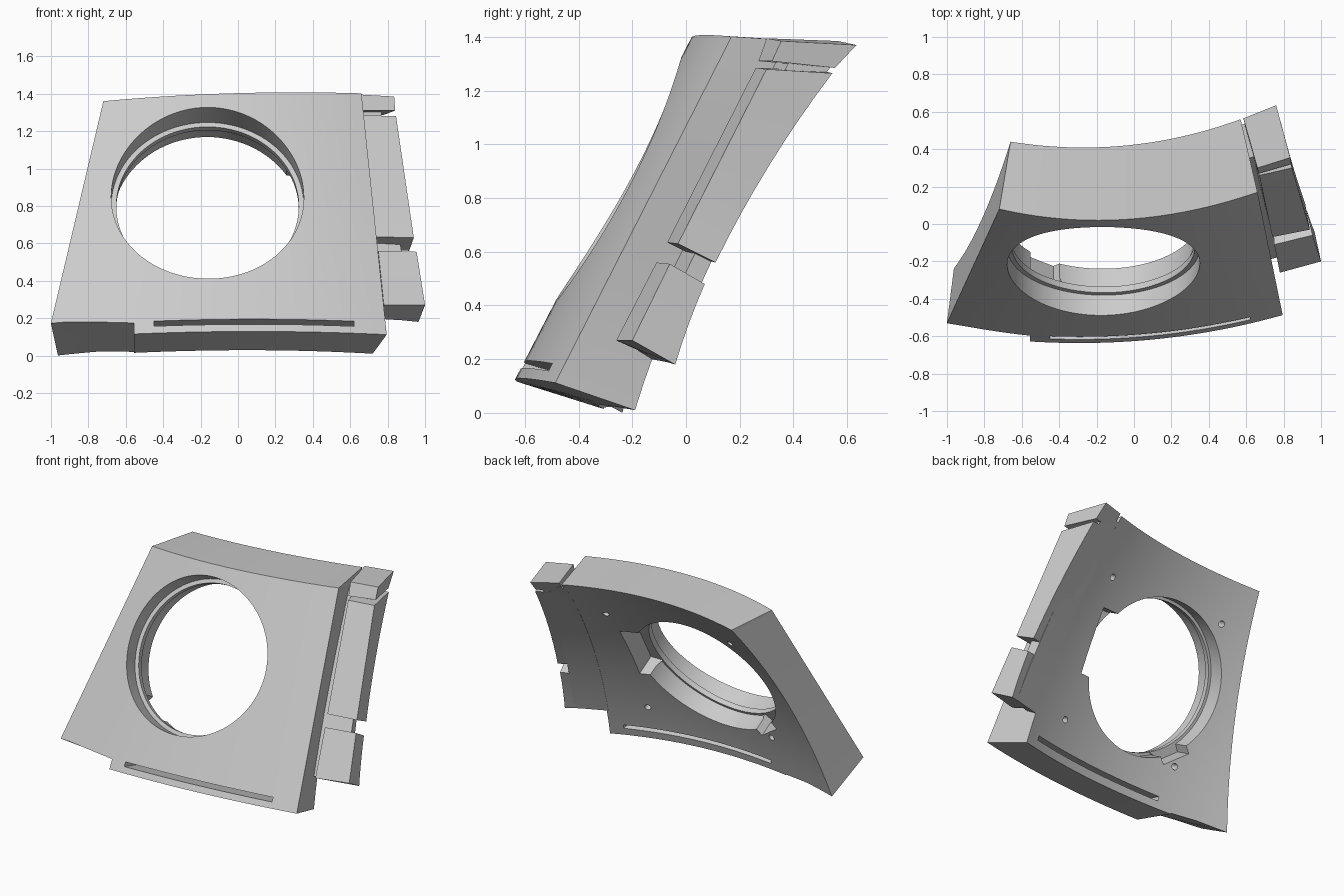
import bpy, bmesh, math
from mathutils import Matrix, Vector

cube = bpy.data.objects.get("Cube")
if cube:
    bpy.data.objects.remove(cube, do_unlink=True)

grey = bpy.data.materials.new("light_grey")
grey.use_nodes = True
grey.diffuse_color = (0.6, 0.6, 0.6, 1)
grey.node_tree.nodes["Principled BSDF"].inputs["Base Color"].default_value = (0.6, 0.6, 0.6, 1)


def leaning_frame(degrees):
    """x across, y up the slope, z out of the front."""
    return Matrix.Rotation(math.radians(90 - degrees), 4, "X")


OUT = leaning_frame(26.4).to_3x3() @ Vector((0, 0, 1))
HOLE = Matrix.Translation((-0.163, -0.247, 0.866)) @ leaning_frame(29.5)


def add_object(name, bm):
    bmesh.ops.recalc_face_normals(bm, faces=bm.faces)
    mesh = bpy.data.meshes.new(name)
    bm.to_mesh(mesh)
    bm.free()
    mesh.materials.append(grey)
    obj = bpy.data.objects.new(name, mesh)
    bpy.context.collection.objects.link(obj)
    return obj


def along(points, u):
    """Straight line through two points, or parabola through three."""
    p = [Vector(q) for q in points]
    if len(p) == 2:
        return p[0].lerp(p[1], u)
    return p[0] * (1 - u) * (1 - 2 * u) + p[1] * 4 * u * (1 - u) + p[2] * u * (2 * u - 1)


def block(name, front_low, front_top, back_low, back_top, sag=0.0, nu=1, nv=1):
    """Solid between a ruled front and a back hollowed by sag."""
    bm = bmesh.new()
    sides = []
    for low, top, s in ((front_low, front_top, 0), (back_low, back_top, sag)):
        grid = []
        for j in range(nv + 1):
            v = j / nv
            hollow = OUT * (4 * v * (1 - v) * s)
            grid.append([bm.verts.new(along(low, i / nu).lerp(along(top, i / nu), v) + hollow)
                         for i in range(nu + 1)])
        for j in range(nv):
            for i in range(nu):
                bm.faces.new((grid[j][i], grid[j][i + 1], grid[j + 1][i + 1], grid[j + 1][i]))
        sides.append(grid)
    f, b = sides
    for j in (0, nv):
        for i in range(nu):
            bm.faces.new((f[j][i], f[j][i + 1], b[j][i + 1], b[j][i]))
    for i in (0, nu):
        for j in range(nv):
            bm.faces.new((f[j][i], f[j + 1][i], b[j + 1][i], b[j][i]))
    return add_object(name, bm)


def cylinder(name, radius, z0, z1, x=0, y=0, sides=96):
    bm = bmesh.new()
    place = HOLE @ Matrix.Translation((x, y, (z0 + z1) / 2))
    bmesh.ops.create_cone(bm, cap_ends=True, segments=sides, radius1=radius,
                          radius2=radius, depth=z1 - z0, matrix=place)
    return add_object(name, bm)


def box(name, matrix, size):
    bm = bmesh.new()
    bmesh.ops.create_cube(bm, size=1, matrix=matrix @ Matrix.Diagonal((*size, 1)))
    return add_object(name, bm)


def cut(target, cutter):
    cutter.hide_render = True
    mod = target.modifiers.new("cut", "BOOLEAN")
    mod.operation = "DIFFERENCE"
    mod.solver = "EXACT"
    mod.object = cutter
    bpy.context.view_layer.objects.active = target
    bpy.ops.object.modifier_apply(modifier=mod.name)
    bpy.data.objects.remove(cutter, do_unlink=True)


# Curved main panel
panel = block("curved_panel",
              [(-1.02, -0.573, 0.09), (-0.1, -0.632, 0.128), (0.795, -0.487, 0.112)],
              [(-0.72, 0.08, 1.36), (-0.04, 0.025, 1.402), (0.66, 0.17, 1.402)],
              [(-0.965, -0.24, -0.01), (-0.1, -0.325, 0.028), (0.72, -0.19, 0.01)],
              [(-0.66, 0.44, 1.34), (-0.04, 0.42, 1.38), (0.57, 0.56, 1.375)],
              sag=0.08, nu=28, nv=14)

# Sloped notch under the right corner
cut(panel, block("corner_cutter",
                 [(-1.1, -0.8, -0.4), (-0.555, -0.8, -0.4)],
                 [(-1.1, -0.8, 0.332), (-0.555, -0.8, 0.282)],
                 [(-1.1, 0, -0.4), (-0.555, 0, -0.4)],
                 [(-1.1, 0, -0.137), (-0.555, 0, -0.142)]))

# Stepped round opening: front bore, narrow lip, back bore
cut(panel, cylinder("lip_cutter", 0.488, -0.8, 0.5))
cut(panel, cylinder("front_bore_cutter", 0.515, -0.138, 0.5))
cut(panel, cylinder("back_bore_cutter", 0.507, -0.8, -0.175))

# Pockets beside the opening, open to the back
cut(panel, box("side_pocket_cutter",
               HOLE @ Matrix.Translation((0.42, 0.06, -0.475)), (0.27, 0.44, 0.6)))
cut(panel, box("lower_pocket_cutter",
               HOLE @ Matrix.Rotation(math.radians(231), 4, "Z")
               @ Matrix.Translation((0.47, 0, -0.475)), (0.16, 0.2, 0.6)))

# Screw holes in the back
for sx in (-1, 1):
    for sy in (-1, 1):
        cut(panel, cylinder("screw_cutter", 0.021, -0.8, -0.2,
                            0.115 + sx * 0.465, sy * 0.475, 16))

# Long slot through the panel near the bottom edge
slot_turn = Matrix.Rotation(-0.28, 4, "X") @ Matrix.Rotation(-0.026, 4, "Y")
cut(panel, box("slot_cutter", Matrix.Translation((0.085, -0.45, 0.14)) @ slot_turn,
               (1.07, 1.0, 0.03)))

# Side clip: recessed neck flush with the back, and three blocks
neck = block("clip_neck",
             [(0.72, -0.19, 0.24), (0.92, -0.14, 0.24)],
             [(0.58, 0.34, 1.34), (0.76, 0.40, 1.34)],
             [(0.69, -0.128, 0.2), (0.91, -0.06, 0.187)],
             [(0.56, 0.525, 1.34), (0.72, 0.575, 1.335)], sag=0.055, nv=12)
cap = block("clip_cap",
            [(0.665, 0.27, 1.31), (0.84, 0.32, 1.31)],
            [(0.66, 0.30, 1.395), (0.835, 0.355, 1.385)],
            [(0.60, 0.495, 1.295), (0.775, 0.555, 1.285)],
            [(0.585, 0.565, 1.385), (0.76, 0.635, 1.37)])
upper = block("clip_upper_block",
              [(0.74, -0.07, 0.635), (0.94, -0.03, 0.63)],
              [(0.67, 0.26, 1.285), (0.845, 0.30, 1.28)],
              [(0.72, 0.052, 0.575), (0.915, 0.11, 0.56)],
              [(0.60, 0.487, 1.28), (0.785, 0.545, 1.265)], sag=0.02, nv=8)
lower = block("clip_lower_block",
              [(0.78, -0.26, 0.27), (1.0, -0.2, 0.27)],
              [(0.75, -0.11, 0.56), (0.955, -0.06, 0.555)],
              [(0.77, -0.104, 0.2), (0.965, -0.04, 0.18)],
              [(0.74, 0.017, 0.495), (0.925, 0.07, 0.48)], sag=0.005, nv=4)

# Smooth curved faces, keep edges sharp
bpy.ops.object.select_all(action="DESELECT")
for obj in (panel, neck, cap, upper, lower):
    obj.select_set(True)
bpy.context.view_layer.objects.active = panel
bpy.ops.object.shade_smooth_by_angle(angle=math.radians(20))
